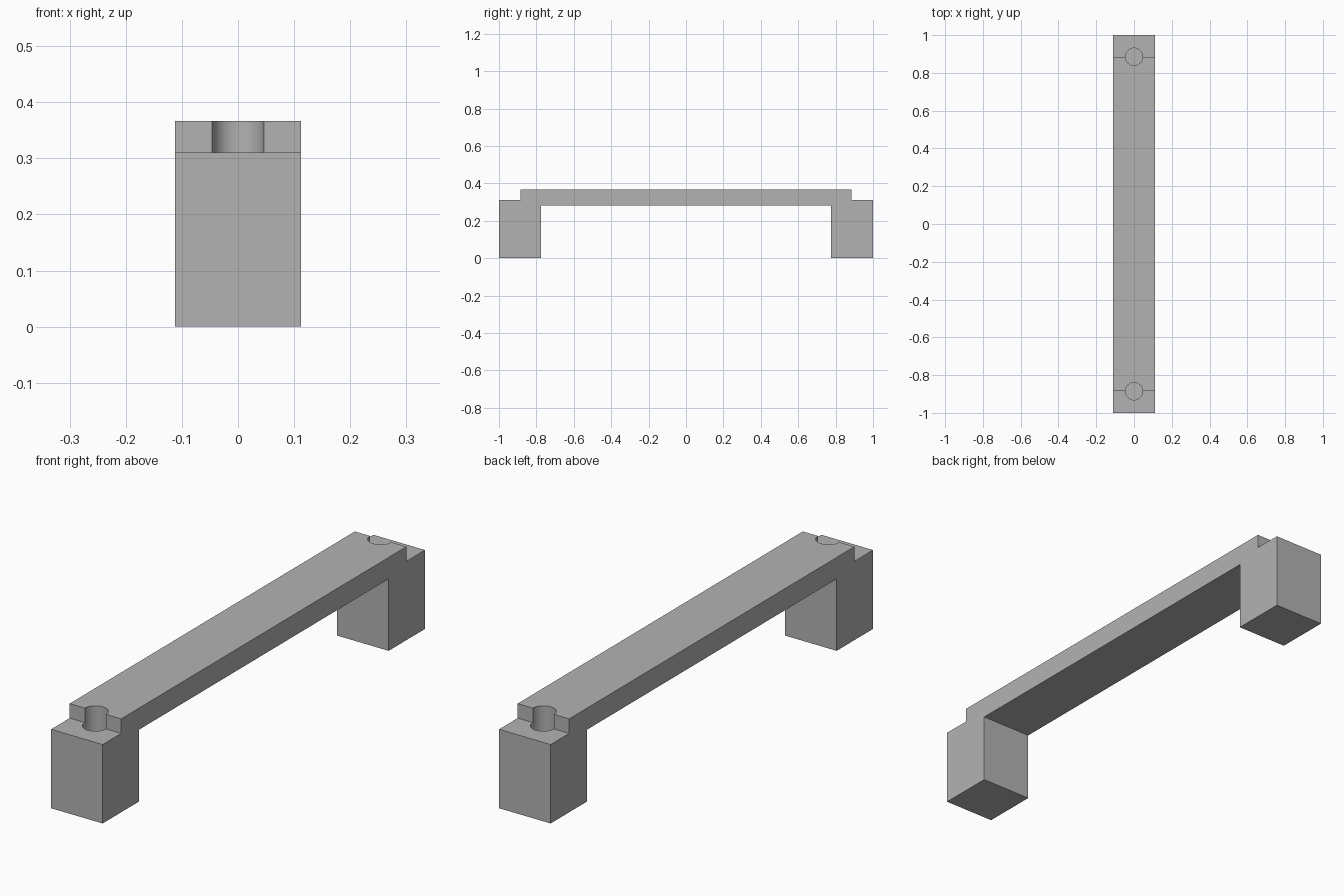
import bpy
import bmesh

cube = bpy.data.objects.get("Cube")
if cube:
    bpy.data.objects.remove(cube, do_unlink=True)

HALF_WIDTH = 0.112
HOLE_RADIUS = 0.046
STEP_Y = 0.885

grey = bpy.data.materials.new("plain_grey")
grey.use_nodes = True
colour = (0.45, 0.45, 0.45, 1)
grey.diffuse_color = colour
grey.node_tree.nodes["Principled BSDF"].inputs["Base Color"].default_value = colour

# Side profile: one half from the top step down to the underside, then mirrored
half = [(STEP_Y, 0.367), (STEP_Y, 0.31), (1, 0.31), (1, 0), (0.775, 0), (0.775, 0.282)]
profile = half + [(-y, z) for y, z in reversed(half)]

# Handle body, extruded across its width
bm = bmesh.new()
face = bm.faces.new([bm.verts.new((-HALF_WIDTH, y, z)) for y, z in profile])
extruded = bmesh.ops.extrude_face_region(bm, geom=[face])
moved = [v for v in extruded["geom"] if isinstance(v, bmesh.types.BMVert)]
bmesh.ops.translate(bm, vec=(2 * HALF_WIDTH, 0, 0), verts=moved)
bmesh.ops.recalc_face_normals(bm, faces=bm.faces)
mesh = bpy.data.meshes.new("handle_body")
bm.to_mesh(mesh)
bm.free()
mesh.materials.append(grey)
body = bpy.data.objects.new("handle_body", mesh)
bpy.context.collection.objects.link(body)


# Blind screw holes cut down through the step at each end
def cut_hole(name, y):
    bpy.ops.mesh.primitive_cylinder_add(
        vertices=64, radius=HOLE_RADIUS, depth=0.4, location=(0, y, 0.28))
    cutter = bpy.context.object
    cutter.name = name
    cutter.data.materials.append(grey)
    cutter.hide_render = True
    cutter.hide_set(True)
    cut = body.modifiers.new(name, "BOOLEAN")
    cut.operation = "DIFFERENCE"
    cut.solver = "EXACT"
    cut.object = cutter


cut_hole("front_hole_cutter", -STEP_Y)
cut_hole("back_hole_cutter", STEP_Y)

# Bake the cuts, remove the cutters and smooth only the round walls
bpy.context.view_layer.update()
depsgraph = bpy.context.evaluated_depsgraph_get()
body.data = bpy.data.meshes.new_from_object(body.evaluated_get(depsgraph))
body.modifiers.clear()
for name in ("front_hole_cutter", "back_hole_cutter"):
    bpy.data.objects.remove(bpy.data.objects[name], do_unlink=True)
bpy.ops.object.select_all(action="DESELECT")
body.select_set(True)
bpy.context.view_layer.objects.active = body
bpy.ops.object.shade_smooth_by_angle()
